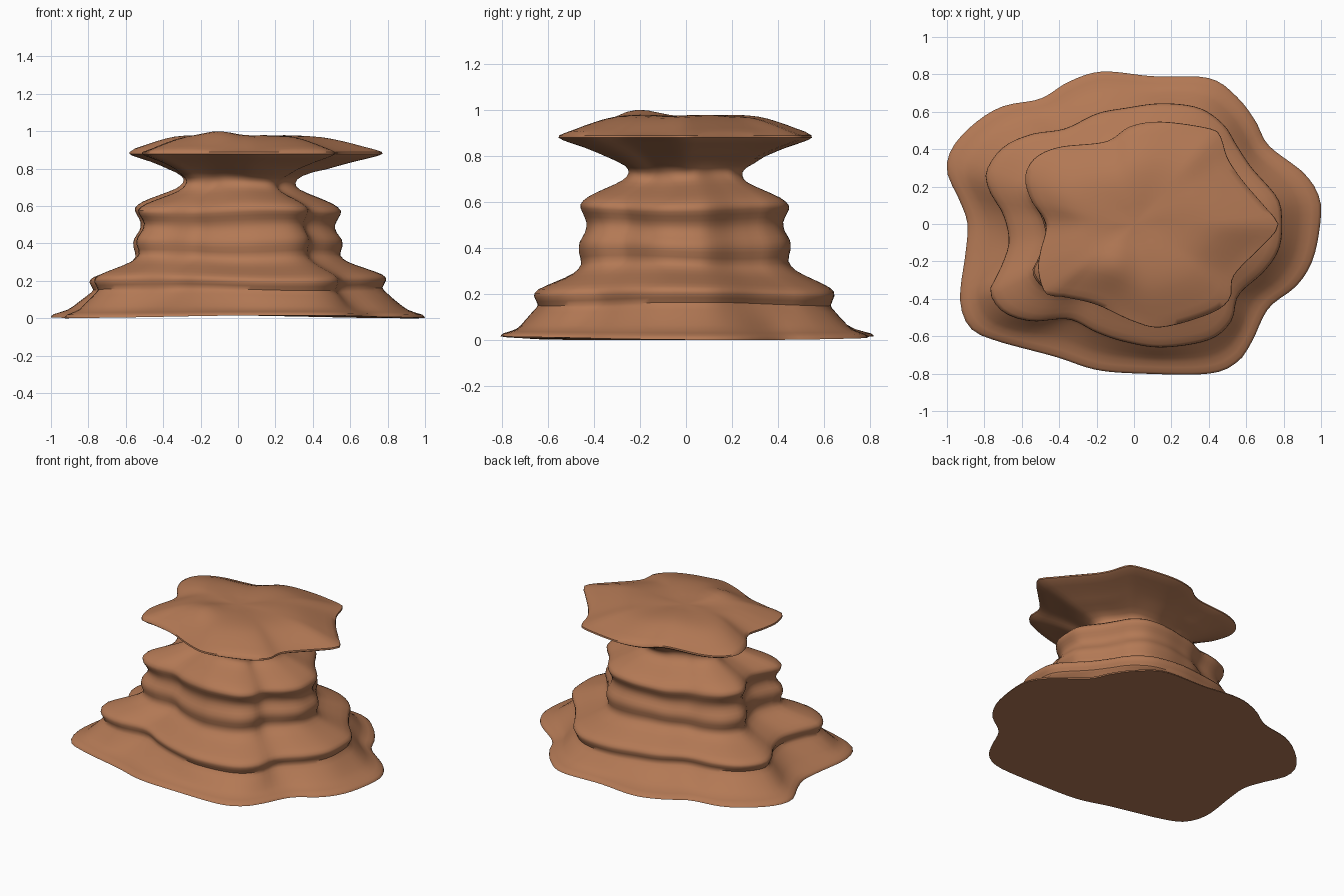
import bpy, math

if "Cube" in bpy.data.objects:
    bpy.data.objects.remove(bpy.data.objects["Cube"])

SEGMENTS = 120

# Plan outlines of the three widest layers (x, y), counter-clockwise
FOOT = [(1, .05), (.98, .17), (.9, .28), (.72, .42), (.65, .55), (.55, .68), (.4, .78), (.1, .79),
        (-.17, .815), (-.35, .76), (-.5, .67), (-.7, .63), (-.85, .54), (-.97, .41), (-1, .28),
        (-.93, .12), (-.89, 0), (-.9, -.15), (-.93, -.4), (-.88, -.55), (-.75, -.62), (-.42, -.71),
        (-.2, -.78), (.05, -.8), (.4, -.8), (.55, -.74), (.63, -.63), (.72, -.45), (.87, -.33), (.96, -.18)]
LEDGE = [(.79, .05), (.76, .15), (.63, .3), (.55, .42), (.48, .53), (.35, .62), (.15, .645),
         (-.05, .62), (-.2, .59), (-.37, .51), (-.55, .48), (-.7, .41), (-.79, .28), (-.77, .17),
         (-.7, .05), (-.67, -.1), (-.72, -.25), (-.77, -.36), (-.7, -.47), (-.55, -.52),
         (-.35, -.51), (-.2, -.58), (-.05, -.63), (.15, -.66), (.4, -.62), (.52, -.52),
         (.56, -.38), (.7, -.25), (.78, -.12)]
CAP = [(.77, 0), (.7, .09), (.58, .23), (.5, .35), (.46, .47), (.4, .51), (.15, .545), (-.02, .52),
       (-.15, .44), (-.4, .41), (-.53, .35), (-.58, .25), (-.55, .13), (-.47, 0), (-.5, -.15),
       (-.51, -.25), (-.47, -.37), (-.37, -.39), (-.2, -.43), (0, -.52), (.15, -.55), (.4, -.48),
       (.51, -.4), (.53, -.28), (.65, -.15), (.73, -.07)]

# Height, then the share of foot, ledge and cap outline at that height
PROFILE = [(.012, 1, 0, 0), (.028, .985, 0, 0), (.05, .72, .24, 0), (.09, .36, .62, 0),
           (.13, .08, .91, 0), (.16, 0, .975, 0), (.20, 0, 1, 0), (.23, 0, .975, 0),
           (.265, 0, .86, 0), (.30, 0, .745, 0), (.34, 0, .69, 0), (.39, 0, .705, 0),
           (.43, 0, .70, 0), (.47, 0, .665, 0), (.51, 0, .655, 0), (.55, 0, .68, 0),
           (.585, 0, .695, 0), (.62, 0, .64, 0), (.655, 0, .53, 0), (.69, 0, .42, 0),
           (.725, 0, .32, .07), (.76, 0, .22, .22), (.80, 0, .08, .53), (.84, 0, 0, .80),
           (.872, 0, 0, .97), (.893, 0, 0, 1), (.92, 0, 0, .88), (.95, 0, 0, .73),
           (.972, 0, 0, .58), (.98, 0, 0, .40), (.978, 0, 0, .20)]


def spline(a, b, c, d, t):
    return b + .5 * t * (c - a + t * (2 * a - 5 * b + 4 * c - d + t * (3 * (b - c) + d - a)))


def polar_radii(points):
    """Smooth outline radius at evenly spaced angles."""
    n, dense = len(points), []
    for i in range(n):
        q = [points[(i + k) % n] for k in (-1, 0, 1, 2)]
        for s in range(16):
            x, y = (spline(*(p[axis] for p in q), s / 16) for axis in (0, 1))
            dense.append((math.atan2(y, x) % math.tau, math.hypot(x, y)))
    dense.sort()
    dense = [(dense[-1][0] - math.tau, dense[-1][1])] + dense + [(dense[0][0] + math.tau, dense[0][1])]
    radii, j = [], 0
    for i in range(SEGMENTS):
        angle = math.tau * i / SEGMENTS
        while dense[j + 1][0] < angle:
            j += 1
        (a0, r0), (a1, r1) = dense[j], dense[j + 1]
        radii.append(r0 + (r1 - r0) * (angle - a0) / max(a1 - a0, 1e-6))
    return radii


def refined(rows, steps):
    out = []
    for i in range(len(rows) - 1):
        q = [rows[max(0, min(len(rows) - 1, i + k))] for k in (-1, 0, 1, 2)]
        for s in range(steps):
            out.append([spline(*(row[k] for row in q), s / steps) for k in range(4)])
    return out + [list(rows[-1])]


def height(x, y, z, angle):
    """Uneven strata, a wavy foot rim and a small crest on the cap."""
    if z < .06:
        z += .010 * math.cos(2 * angle + 2.6) * (1 - z / .06)
    elif z < .8:
        z += .008 * math.sin(3 * angle + 9 * z) * min(1, (z - .06) / .1)
    if z > .9:
        z += .025 * math.exp(-((x + .1) ** 2 + (y + .22) ** 2) / .012)
        z += .010 * math.sin(5 * angle) * math.hypot(x, y)
    return z


# Rock column lofted from the foot up to the flared cap
outlines = [polar_radii(o) for o in (FOOT, LEDGE, CAP)]
verts, faces = [], []
rings = refined(PROFILE, 2)
for z, *shares in rings:
    for i in range(SEGMENTS):
        a = math.tau * i / SEGMENTS
        r = sum(s * o[i] for s, o in zip(shares, outlines))
        x, y = r * math.cos(a), r * math.sin(a)
        verts.append((x, y, height(x, y, z, a)))
for k in range(len(rings) - 1):
    for i in range(SEGMENTS):
        j = (i + 1) % SEGMENTS
        a, b = k * SEGMENTS, (k + 1) * SEGMENTS
        faces.append((a + i, a + j, b + j, b + i))

# Close the underside and the top with fans
low, high = len(verts), len(verts) + 1
verts += [(0, 0, .02), (0, 0, .972)]
last = (len(rings) - 1) * SEGMENTS
for i in range(SEGMENTS):
    j = (i + 1) % SEGMENTS
    faces += [(low, j, i), (high, last + i, last + j)]

# Rest exactly on the ground
floor = min(v[2] for v in verts)
verts = [(x, y, z - floor) for x, y, z in verts]

mesh = bpy.data.meshes.new("rock_column")
mesh.from_pydata(verts, [], faces)
rock = bpy.data.objects.new("rock_column", mesh)
bpy.context.collection.objects.link(rock)

clay = bpy.data.materials.new("terracotta brown")
clay.diffuse_color = (.45, .19, .09, 1)
clay.use_nodes = True
clay.node_tree.nodes["Principled BSDF"].inputs["Base Color"].default_value = clay.diffuse_color
mesh.materials.append(clay)

bpy.context.view_layer.objects.active = rock
rock.select_set(True)
bpy.ops.object.shade_smooth_by_angle(angle=math.radians(50))
